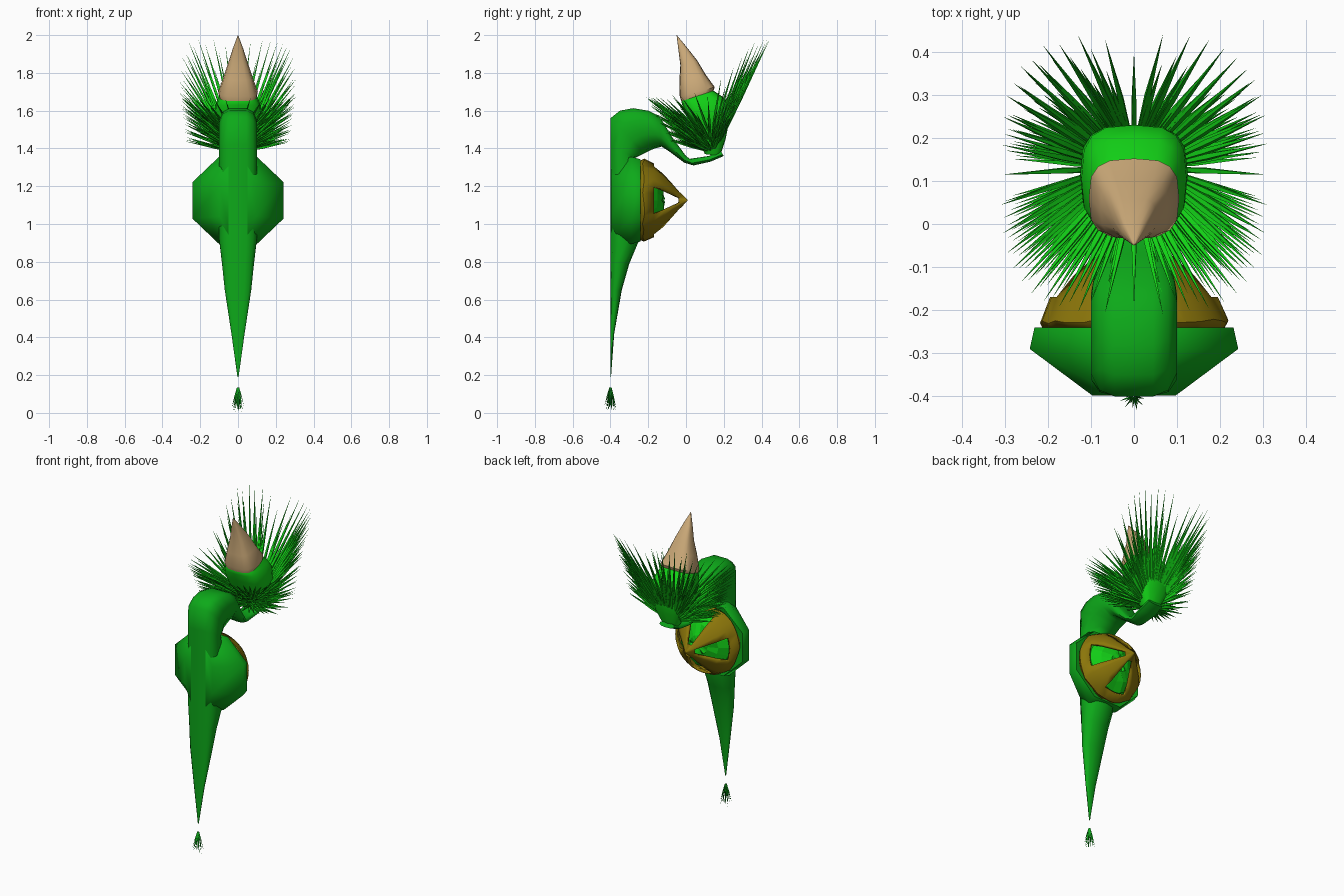
import bpy, bmesh, math, random
from mathutils import Vector

if "Cube" in bpy.data.objects:
    bpy.data.objects.remove(bpy.data.objects["Cube"])

random.seed(4)


def material(name, rgb):
    m = bpy.data.materials.new(name)
    m.diffuse_color = (*rgb, 1)
    m.use_nodes = True
    m.node_tree.nodes["Principled BSDF"].inputs["Base Color"].default_value = m.diffuse_color
    return m


GREEN = material("body_green", (0.004, 0.40, 0.01))
LEAF = material("leaf_green", (0.006, 0.62, 0.008))
BROWN = material("shell_brown", (0.26, 0.18, 0.003))
TAN = material("beak_tan", (0.60, 0.40, 0.19))


def finish(name, bm, mat, smooth=None):
    bmesh.ops.recalc_face_normals(bm, faces=bm.faces)
    me = bpy.data.meshes.new(name)
    bm.to_mesh(me)
    bm.free()
    ob = bpy.data.objects.new(name, me)
    bpy.context.collection.objects.link(ob)
    me.materials.append(mat)
    if smooth:
        bpy.ops.object.select_all(action='DESELECT')
        ob.select_set(True)
        bpy.context.view_layer.objects.active = ob
        bpy.ops.object.shade_smooth_by_angle(angle=math.radians(smooth))
    return ob


def skin(bm, rings, caps=True):
    """Bridge equal-length rings of points with quads."""
    vs = [[bm.verts.new(p) for p in r] for r in rings]
    n = len(vs[0])
    grid = [[bm.faces.new((a[i], a[(i + 1) % n], b[(i + 1) % n], b[i]))
             for i in range(n)] for a, b in zip(vs, vs[1:])]
    if caps:
        bm.faces.new(vs[0])
        bm.faces.new(vs[-1])
    return grid


def soft(v, p=.6):
    return math.copysign(abs(v) ** p, v)


# cross-section: share of half width, share of the way from outer to inner edge
SECTION = [(-.45, 0), (.45, 0), (.8, .08), (1, .3), (1, .65), (.6, .95), (0, 1),
           (-.6, .95), (-1, .65), (-1, .3), (-.8, .08)]
ROUND = [(soft(math.sin(a), .65), .5 - .5 * soft(math.cos(a), .65))
         for a in [2 * math.pi * i / 16 for i in range(16)]]


def side_loft(name, stations, section, mat, smooth):
    """Stations: outer (y, z), inner (y, z), half width, in the side view."""
    rings = []
    for y0, z0, y1, z1, w in stations:
        rings.append([(s * w, y0 + (y1 - y0) * t, z0 + (z1 - z0) * t) for s, t in section])
    bm = bmesh.new()
    skin(bm, rings)
    return finish(name, bm, mat, smooth)


def spike(bm, base, tip, r, sides=4):
    base, tip = Vector(base), Vector(tip)
    d = (tip - base).normalized()
    u = d.orthogonal().normalized()
    v = d.cross(u)
    mid = base.lerp(tip, .4)
    rings = []
    for c, k in ((base, .5), (mid, 1), (tip, .03)):
        rings.append([c + (u * math.cos(2 * math.pi * i / sides)
                           + v * math.sin(2 * math.pi * i / sides)) * r * k for i in range(sides)])
    skin(bm, rings)


# tail, trunk, arched neck and stalk
side_loft("body", [
    (-.401, .19, -.397, .19, .003),
    (-.4, .42, -.38, .42, .035), (-.4, .65, -.34, .65, .07),
    (-.4, .8, -.30, .79, .085), (-.4, .93, -.25, .91, .1),
    (-.4, 1.3, -.25, 1.3, .1), (-.4, 1.42, -.27, 1.35, .1),
    (-.4, 1.56, -.22, 1.375, .1), (-.35, 1.6, -.19, 1.39, .1),
    (-.28, 1.613, -.165, 1.4, .1), (-.2, 1.6, -.145, 1.405, .1),
    (-.14, 1.57, -.13, 1.41, .095), (-.07, 1.455, -.09, 1.385, .08),
    (0, 1.36, -.01, 1.325, .06), (.02, 1.345, .04, 1.31, .045),
    (.12, 1.36, .13, 1.33, .055), (.185, 1.385, .2, 1.36, .05)], SECTION, GREEN, 60)


# octagonal cup on the trunk
def y_ring(y, rx, rz, n, zc, off=0.0):
    return [(rx * math.cos(2 * math.pi * (i + off) / n), y,
             zc + rz * math.sin(2 * math.pi * (i + off) / n)) for i in range(n)]


bm = bmesh.new()
skin(bm, [y_ring(y, rx, rz, 8, 1.125, .5) for y, rx, rz in
          ((-.398, .105, .22), (-.29, .262, .25), (-.24, .25, .235), (-.25, .19, .18))])
finish("cup", bm, GREEN, 60)

# bumpy green filling inside the shell
bm = bmesh.new()
rings = []
for y, r in ((-.26, .19), (-.19, .17), (-.15, .12), (-.125, .06), (-.12, .01)):
    rings.append([Vector(p) + Vector((0, random.uniform(-.01, .01), 0))
                  for p in y_ring(y, r, r, 20, 1.125)])
skin(bm, rings)
finish("filling", bm, LEAF)

# pointed shell with four triangular windows and a ragged rim
bm = bmesh.new()
rings = []
for k, (y, r) in enumerate(((-.25, .205), (-.225, .218), (-.17, .195), (-.12, .152),
                            (-.07, .092), (-.03, .042), (.008, .002))):
    j = .006 if k < 2 else 0
    rings.append([Vector(p) + Vector([random.uniform(-j, j) for _ in range(3)])
                  for p in y_ring(y, r, r, 32, 1.125, .5 if k > 5 else 0)])
grid = skin(bm, rings, caps=False)
holes = [row[i] for row in grid[2:5] for i in range(32) if i % 8 in (0, 1, 6, 7)]
bmesh.ops.delete(bm, geom=holes, context='FACES')
shell = finish("shell", bm, BROWN, 35)
mod = shell.modifiers.new("thickness", 'SOLIDIFY')
mod.thickness = .015

# head bulb and pointed beak
side_loft("head_bulb", [
    (.1, 1.37, .18, 1.36, .05), (.05, 1.48, .21, 1.45, .1),
    (0, 1.58, .23, 1.55, .125), (-.02, 1.63, .23, 1.62, .122),
    (-.025, 1.65, .2, 1.67, .108), (-.02, 1.66, .14, 1.71, .095)], ROUND, LEAF, 40)
side_loft("beak", [
    (-.025, 1.65, .145, 1.705, .1), (-.033, 1.675, .152, 1.725, .105),
    (-.035, 1.76, .105, 1.79, .078), (-.03, 1.84, .06, 1.865, .052),
    (-.04, 1.92, .005, 1.935, .028), (-.05, 2.0, -.049, 2.0, .001)], ROUND, TAN, 40)

# ruff of spikes, tall behind and low in front
bm = bmesh.new()
LEVELS, AROUND = 6, 40
for k in range(LEVELS):
    for i in range(AROUND):
        a = 2 * math.pi * (i + .5 * (k % 2)) / AROUND
        s, c = math.sin(a), math.cos(a)
        h = (k + random.uniform(0, .5)) / (LEVELS - .5)
        low = 1.43 + .15 * max(c, 0)
        rise = min(max((c + .15) / .75, 0), 1)
        z = low + (1.68 + .3 * rise - low) * h
        reach = (.13 + .2 * h) if c > 0 else (.2 + .13 * h)
        tip = (soft(s) * (.275 + .035 * h), .115 + soft(c) * reach, z)
        base = (s * (.04 + .04 * h), .13 + c * (.03 + .04 * h), 1.385 + .09 * h)
        spike(bm, base, tip, .0085)
finish("ruff_spikes", bm, LEAF)

# tuft of fine hairs under the tail
bm = bmesh.new()
for i in range(26):
    a = i * 2.4
    r = .036 * math.sqrt((i + .5) / 26)
    z = .001 + .04 * random.random() * (i > 2)
    spike(bm, (.15 * r * math.cos(a), -.4 + .15 * r * math.sin(a), .135),
          (r * math.cos(a), -.4 + r * math.sin(a), z), .0025, 3)
finish("tail_tuft", bm, GREEN)
